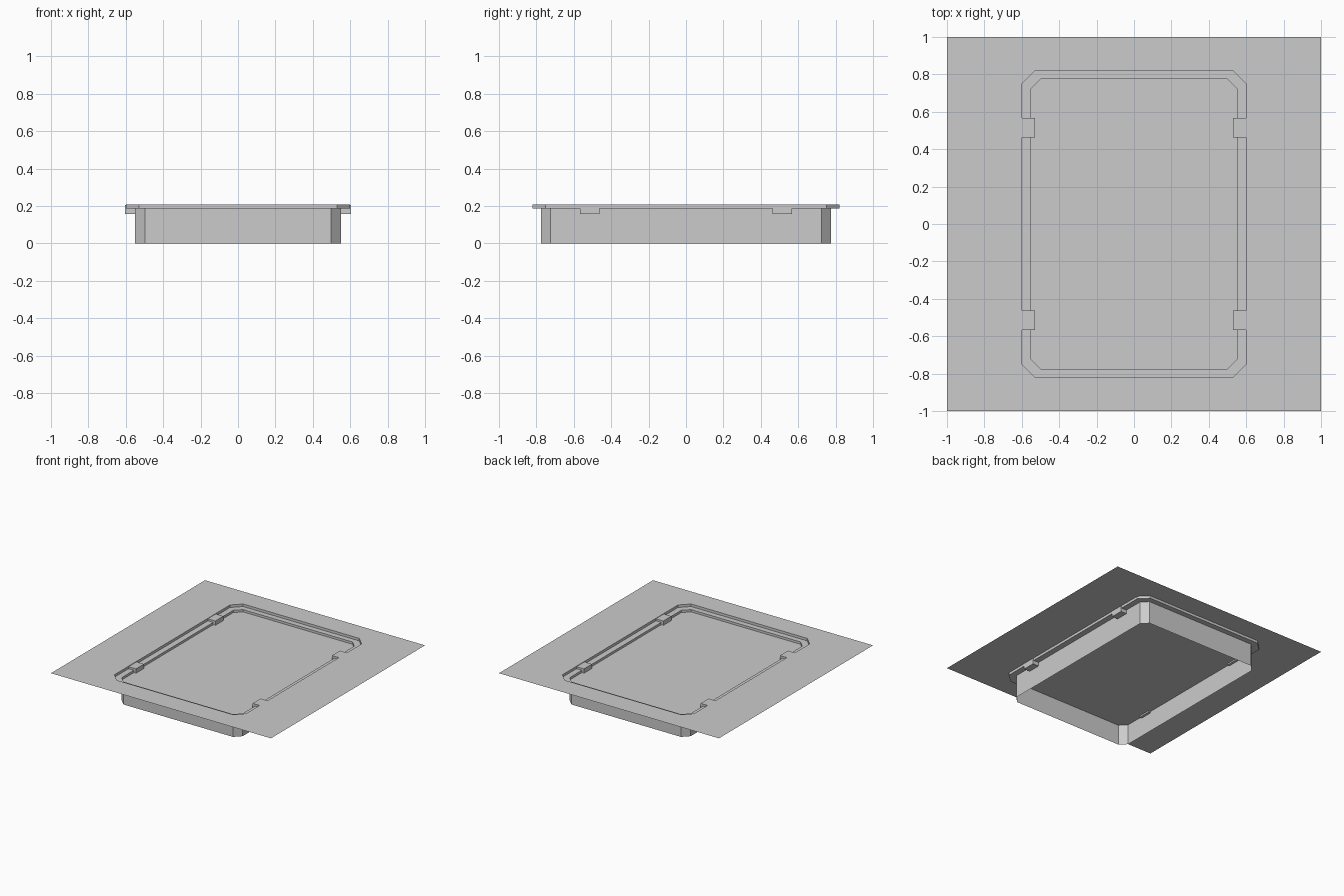
import bpy, bmesh

if "Cube" in bpy.data.objects:
    bpy.data.objects.remove(bpy.data.objects["Cube"])

TOP, LEDGE, FLOOR = 0.208, 0.187, 0.168


def outline(hx, hy, c):
    """Rectangle with cut corners, counter-clockwise."""
    return [(hx, -hy + c), (hx, hy - c), (hx - c, hy), (-hx + c, hy),
            (-hx, hy - c), (-hx, -hy + c), (-hx + c, -hy), (hx - c, -hy)]


OUTER = outline(0.598, 0.82, 0.07)
INNER = outline(0.55, 0.776, 0.052)


def finish(name, bm):
    me = bpy.data.meshes.new(name)
    bm.to_mesh(me)
    bm.free()
    ob = bpy.data.objects.new(name, me)
    bpy.context.collection.objects.link(ob)
    return ob


def ring(bm, pts, z):
    return [bm.verts.new((x, y, z)) for x, y in pts]


def bridge(bm, a, b):
    n = len(a)
    for i in range(n):
        j = (i + 1) % n
        bm.faces.new((a[i], a[j], b[j], b[i]))


# surrounding sheet with a cut-out for the tray
bm = bmesh.new()
bridge(bm, ring(bm, outline(1, 1, 0.001), TOP), ring(bm, OUTER, TOP))
finish("surround_sheet", bm)

# stepped rim: short outer wall and flat ledge
bm = bmesh.new()
top, low = ring(bm, OUTER, TOP), ring(bm, OUTER, LEDGE)
bridge(bm, top, low)
bridge(bm, low, ring(bm, INNER, LEDGE))
finish("stepped_rim", bm)

# skirt wall, open at the bottom
bm = bmesh.new()
bridge(bm, ring(bm, INNER, 0), ring(bm, INNER, LEDGE))
finish("skirt_wall", bm)

# recessed panel inside the skirt
bm = bmesh.new()
bm.faces.new(ring(bm, INNER, FLOOR))
finish("recessed_panel", bm)

# four clips across the ledge
for sx in (-1, 1):
    for sy in (-1, 1):
        bm = bmesh.new()
        bmesh.ops.create_cube(bm, size=1)
        for v in bm.verts:
            v.co.x = sx * 0.567 + v.co.x * 0.074
            v.co.y = sy * 0.515 + v.co.y * 0.104
            v.co.z = 0.18 + v.co.z * 0.048
        side = "right" if sx > 0 else "left"
        end = "back" if sy > 0 else "front"
        finish(f"clip_{side}_{end}", bm)
